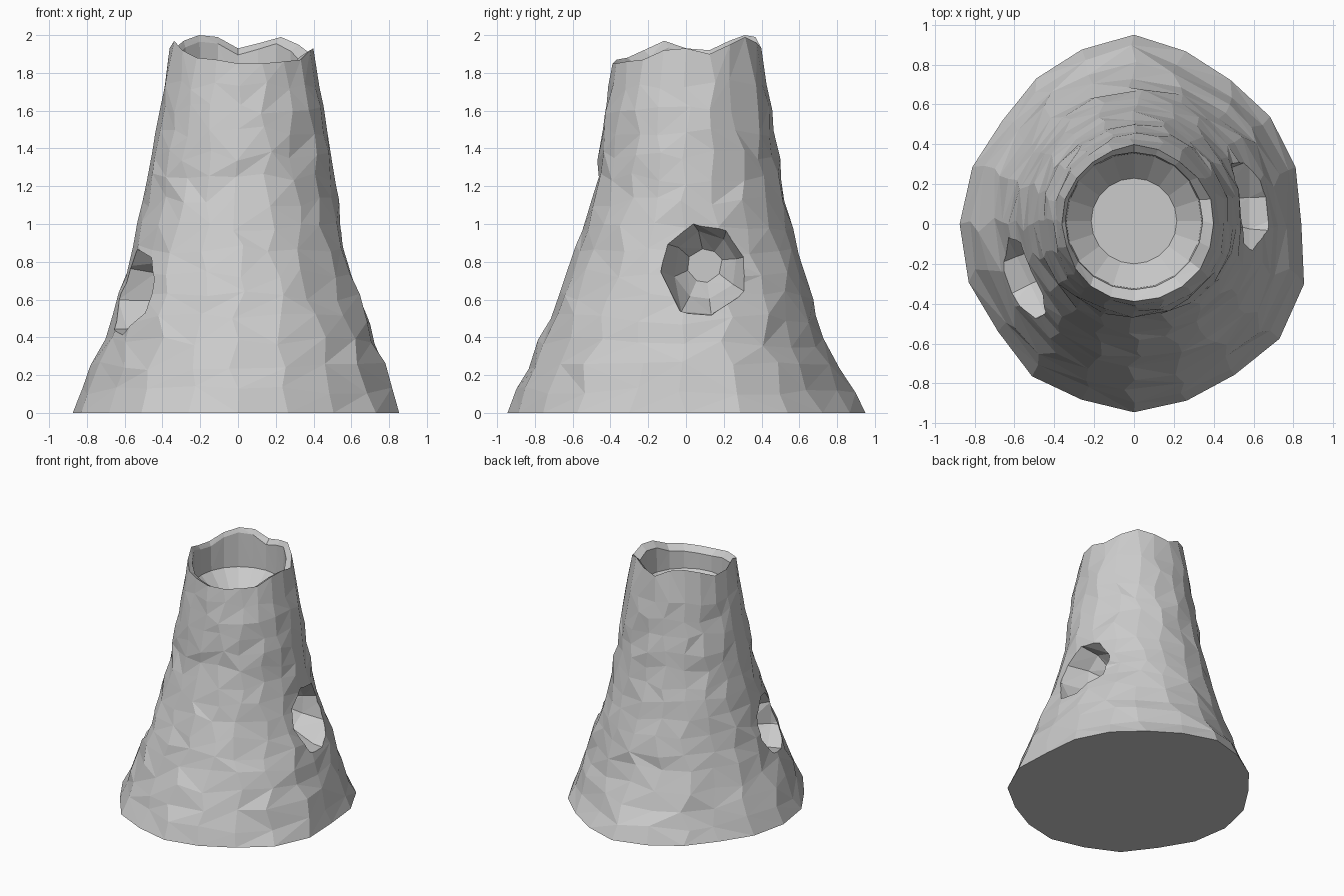
import bpy, bmesh, math, random
from mathutils import Vector, Matrix

if "Cube" in bpy.data.objects:
    bpy.data.objects.remove(bpy.data.objects["Cube"])

random.seed(7)
N = 20

# base outline radii, every 18 degrees from +x
BASE = [.84, .86, .87, .87, .905, .95, .914, .88, .84, .86,
        .875, .88, .87, .92, .92, .945, .925, .91, .93, .905]
# rim heights, every 18 degrees from +x
RIM = [1.93, 1.90, 1.95, 1.99, 1.96, 1.93, 1.99, 2.0, 1.97, 1.92,
       1.93, 1.97, 1.92, 1.88, 1.87, 1.85, 1.85, 1.86, 1.87, 1.92]
# silhouette: z, left, right, front, back
PROFILE = [(0, .87, .87, .945, .945), (.2, .79, .80, .85, .82),
           (.5, .67, .71, .73, .69), (.8, .58, .58, .61, .62),
           (1.0, .53, .55, .54, .56), (1.2, .49, .52, .475, .51),
           (1.4, .455, .495, .455, .485), (1.6, .415, .465, .435, .45),
           (1.8, .385, .425, .395, .425), (2.0, .35, .385, .37, .385)]


def extents(z):
    for a, b in zip(PROFILE, PROFILE[1:]):
        if z <= b[0]:
            t = (z - a[0]) / (b[0] - a[0])
            return [p + (q - p) * t for p, q in zip(a[1:], b[1:])]
    return PROFILE[-1][1:]


def outer_point(k, z, turn=0.0, bump=0.0):
    a = math.tau * (k + turn) / N
    left, right, front, back = extents(z)
    c, s = math.cos(a), math.sin(a)
    p = Vector((c * (right if c > 0 else left), s * (back if s > 0 else front), 0))
    l0, r0, f0, b0 = extents(0)
    e = Vector((c * (r0 if c > 0 else l0), s * (b0 if s > 0 else f0), 0)).length
    blend = max(0, 1 - z / .9)
    p *= 1 + (BASE[k] / e - 1) * blend + bump
    p.z = z
    return p


def j(r):
    return random.uniform(-r, r)


# hollow trunk: rough outer wall, jagged rim, bowl inside
bm = bmesh.new()
rings = [[outer_point(k, 0) for k in range(N)]]
for i in range(1, 15):
    z = i * .124
    rings.append([outer_point(k, z + j(.03), j(.2), j(.02)) for k in range(N)])
rings.append([outer_point(k, RIM[k]) for k in range(N)])
for r, drop in ((.345, .035), (.34, None), (.215, None)):
    ring = []
    for k in range(N):
        a = math.tau * k / N
        z = RIM[k] - drop if drop else (1.69 if r > .3 else 1.56)
        ring.append(Vector((r * math.cos(a), r * math.sin(a) + .015, z)))
    rings.append(ring)
vr = [[bm.verts.new(p) for p in ring] for ring in rings]
for lo, hi in zip(vr, vr[1:]):
    for k in range(N):
        m = (k + 1) % N
        a, b, c, d = lo[k], lo[m], hi[m], hi[k]
        if random.random() < .5:
            bm.faces.new((a, b, c)), bm.faces.new((a, c, d))
        else:
            bm.faces.new((a, b, d)), bm.faces.new((b, c, d))
bm.faces.new(list(reversed(vr[0])))
bm.faces.new(vr[-1])
bmesh.ops.recalc_face_normals(bm, faces=bm.faces)
me = bpy.data.meshes.new("hollow_trunk")
bm.to_mesh(me)
bm.free()
trunk = bpy.data.objects.new("hollow_trunk", me)
bpy.context.collection.objects.link(trunk)


# side hollows: tapered, faceted pits cut into the wall
def cut_hollow(name, angle, dist, y, z, size):
    n = 8
    b = bmesh.new()
    prev = None
    place = Matrix.Translation((0, 0, z)) @ Matrix.Rotation(angle, 4, 'Z')
    for depth, r in ((-.30, .09), (-.20, .17), (-.02, .245), (.4, .265)):
        ring = []
        for k in range(n):
            a = math.tau * (k + .3) / n + j(.1)
            rr = r * size * (1 + j(.07))
            ring.append(b.verts.new(place @ Vector((dist + depth, y + rr * math.cos(a),
                                                    rr * 1.06 * math.sin(a)))))
        if prev:
            for k in range(n):
                m = (k + 1) % n
                b.faces.new((prev[k], prev[m], ring[m]))
                b.faces.new((prev[k], ring[m], ring[k]))
        else:
            b.faces.new(list(reversed(ring)))
        prev = ring
    b.faces.new(prev)
    bmesh.ops.recalc_face_normals(b, faces=b.faces)
    cm = bpy.data.meshes.new(name)
    b.to_mesh(cm)
    b.free()
    cutter = bpy.data.objects.new(name, cm)
    bpy.context.collection.objects.link(cutter)
    cutter.hide_render = True
    mod = trunk.modifiers.new(name, 'BOOLEAN')
    mod.operation = 'DIFFERENCE'
    mod.solver = 'EXACT'
    mod.object = cutter
    bpy.context.view_layer.objects.active = trunk
    bpy.ops.object.modifier_apply(modifier=name)
    bpy.data.objects.remove(cutter)


cut_hollow("right_hollow", 0, .60, .10, .78, 1.0)
cut_hollow("left_hollow", math.radians(206), .62, 0, .64, .92)
